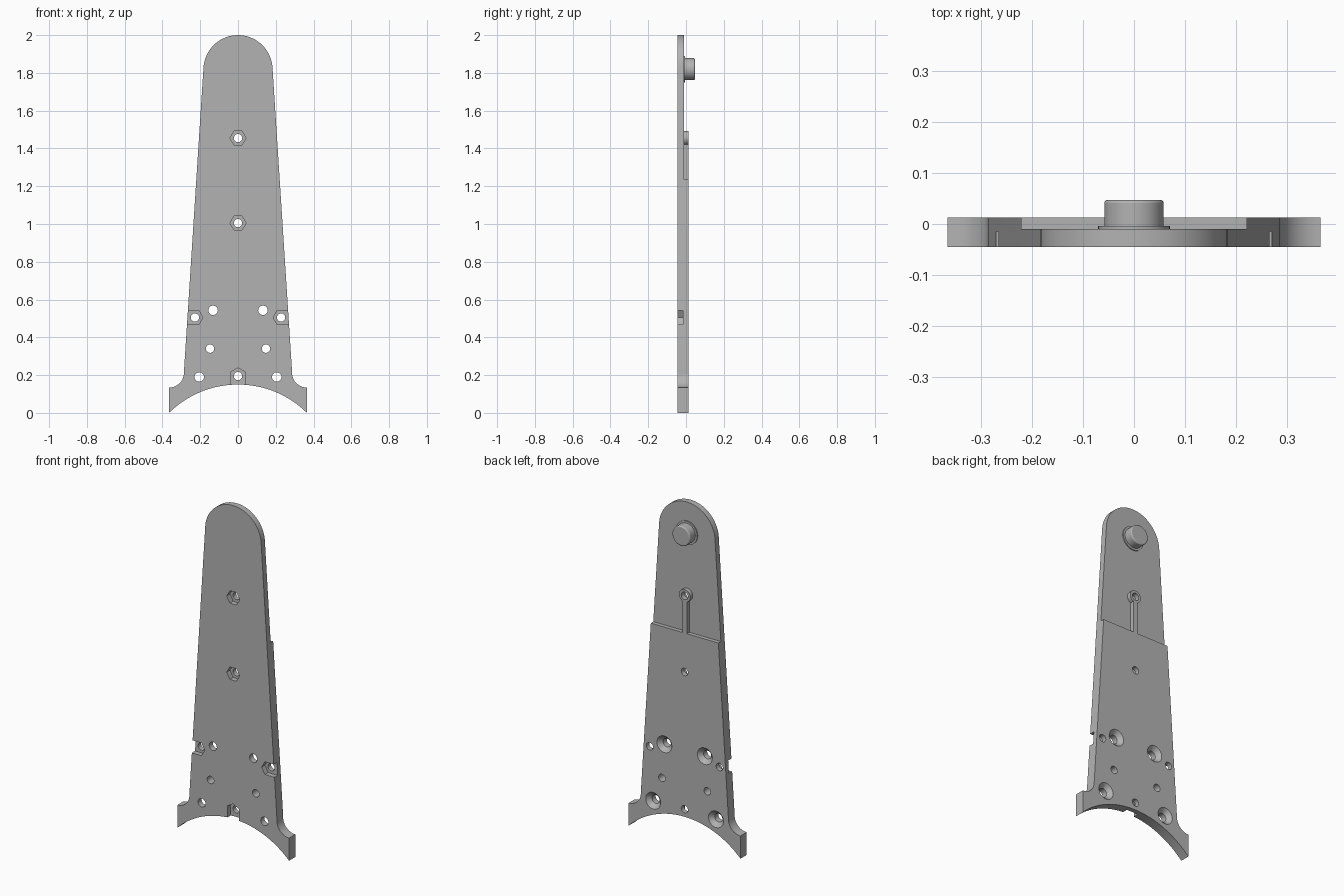
import bpy, bmesh
from math import pi, sin, cos, atan2, hypot
from mathutils import Matrix

if "Cube" in bpy.data.objects:
    bpy.data.objects.remove(bpy.data.objects["Cube"])

FRONT, BACK, LEDGE = -0.045, 0.013, -0.01
POCKET = -0.015
STEP_Z = 1.235

grey = bpy.data.materials.new("plain grey")
grey.use_nodes = True
grey.diffuse_color = (0.45, 0.45, 0.45, 1)
grey.node_tree.nodes["Principled BSDF"].inputs["Base Color"].default_value = grey.diffuse_color


def finish(name, bm):
    bmesh.ops.recalc_face_normals(bm, faces=bm.faces)
    mesh = bpy.data.meshes.new(name)
    bm.to_mesh(mesh)
    bm.free()
    mesh.materials.append(grey)
    ob = bpy.data.objects.new(name, mesh)
    bpy.context.collection.objects.link(ob)
    return ob


def prism(name, outline, y0, y1):
    """Extrude an (x, z) outline between two depths."""
    bm = bmesh.new()
    face = bm.faces.new([bm.verts.new((x, y0, z)) for x, z in outline])
    new = bmesh.ops.extrude_face_region(bm, geom=[face])["geom"]
    verts = [v for v in new if isinstance(v, bmesh.types.BMVert)]
    bmesh.ops.translate(bm, verts=verts, vec=(0, y1 - y0, 0))
    return finish(name, bm)


def rod(name, x, z, y0, y1, r0, r1=None, sides=32):
    """Cylinder or cone lying along y."""
    bm = bmesh.new()
    bmesh.ops.create_cone(bm, cap_ends=True, segments=sides, radius1=r0,
                          radius2=r0 if r1 is None else r1, depth=y1 - y0,
                          matrix=Matrix.Translation((x, (y0 + y1) / 2, z))
                          @ Matrix.Rotation(-pi / 2, 4, 'X'))
    return finish(name, bm)


def arc(cx, cz, r, a0, a1, n):
    return [(cx + r * cos(a0 + (a1 - a0) * i / n), cz + r * sin(a0 + (a1 - a0) * i / n))
            for i in range(n + 1)]


def box(x0, x1, z0, z1):
    return [(x0, z0), (x1, z0), (x1, z1), (x0, z1)]


def boolean(target, other, operation):
    mod = target.modifiers.new("boolean", 'BOOLEAN')
    mod.operation, mod.solver, mod.object = operation, 'EXACT', other
    bpy.context.view_layer.objects.active = target
    bpy.ops.object.modifier_apply(modifier=mod.name)
    bpy.data.objects.remove(other)


def cut(other):
    boolean(plate, other, 'DIFFERENCE')


# Tapered plate with flared feet, arched base and round top
foot, arch, arch_r = 0.365, 0.15, 0.519
base_z = arch - arch_r
half = atan2(foot, -base_z)
tilt = 0.064
right = arc(foot, 0.213, 0.079, -pi / 2, -pi - tilt, 12)
top = arc(0, 1.817, 0.183, tilt, pi - tilt, 48)
left = [(-x, z) for x, z in reversed(right)]
base = arc(0, base_z, hypot(foot, base_z), pi / 2 + half, pi / 2 - half, 48)
plate = prism("arm_plate", right + top + left + base, FRONT, BACK)

# Thin upper back
cut(prism("step_cutter", box(-0.5, 0.5, STEP_Z, 2.2), LEDGE, 0.2))

# Rib and boss on the thin back
boolean(plate, prism("rib", box(-0.015, 0.015, STEP_Z - 0.02, 1.44), LEDGE - 0.01, BACK), 'UNION')
boolean(plate, rod("boss", 0, 1.455, LEDGE - 0.01, BACK, 0.037), 'UNION')

# Hexagonal nut pockets in the front, some open to an edge
HEX, FLAT = 0.0425, 0.0375


def nut_pocket(x, z, turn=0.0):
    outline = arc(x, z, HEX, turn, turn + 2 * pi, 6)[:-1]
    cut(prism("nut_cutter", outline, FRONT - 0.1, POCKET))


for z in (1.455, 1.005):
    nut_pocket(0, z)
for s in (-1, 1):
    slot = [(0.186, 0.505), (0.2075, 0.505 - FLAT), (0.4, 0.505 - FLAT),
            (0.4, 0.505 + FLAT), (0.2075, 0.505 + FLAT)]
    cut(prism("side_slot_cutter", [(s * x, z) for x, z in slot], FRONT - 0.1, POCKET))
cut(prism("base_slot_cutter", [(-FLAT, 0.05), (FLAT, 0.05), (FLAT, 0.217),
                               (0, 0.238), (-FLAT, 0.217)], FRONT - 0.1, POCKET))

# Through holes
holes = [(0, 1.455, 0.022), (0, 1.005, 0.022), (0, 0.195, 0.022)]
for s in (-1, 1):
    holes += [(s * 0.228, 0.505, 0.022), (s * 0.132, 0.543, 0.025),
              (s * 0.148, 0.34, 0.022), (s * 0.205, 0.19, 0.025)]
for x, z, r in holes:
    cut(rod("hole_cutter", x, z, -0.2, 0.2, r))

# Countersinks on the back
for s in (-1, 1):
    for x, z in ((0.132, 0.543), (0.205, 0.19)):
        cut(rod("countersink_cutter", s * x, z, BACK - 0.027, BACK + 0.003, 0.022, 0.052))

# Pivot pin with collar and softened rim
collar = rod("pin_collar", 0, 1.82, LEDGE - 0.005, -0.004, 0.07, sides=48)
pin = rod("pivot_pin", 0, 1.82, LEDGE - 0.005, 0.047, 0.058, sides=48)
bevel = pin.modifiers.new("rim", 'BEVEL')
bevel.width, bevel.segments = 0.006, 3
bevel.limit_method = 'ANGLE'

# Smooth curved walls, keep edges sharp
for ob in (plate, collar, pin):
    bpy.ops.object.select_all(action='DESELECT')
    ob.select_set(True)
    bpy.context.view_layer.objects.active = ob
    bpy.ops.object.shade_smooth_by_angle(angle=pi / 6)
